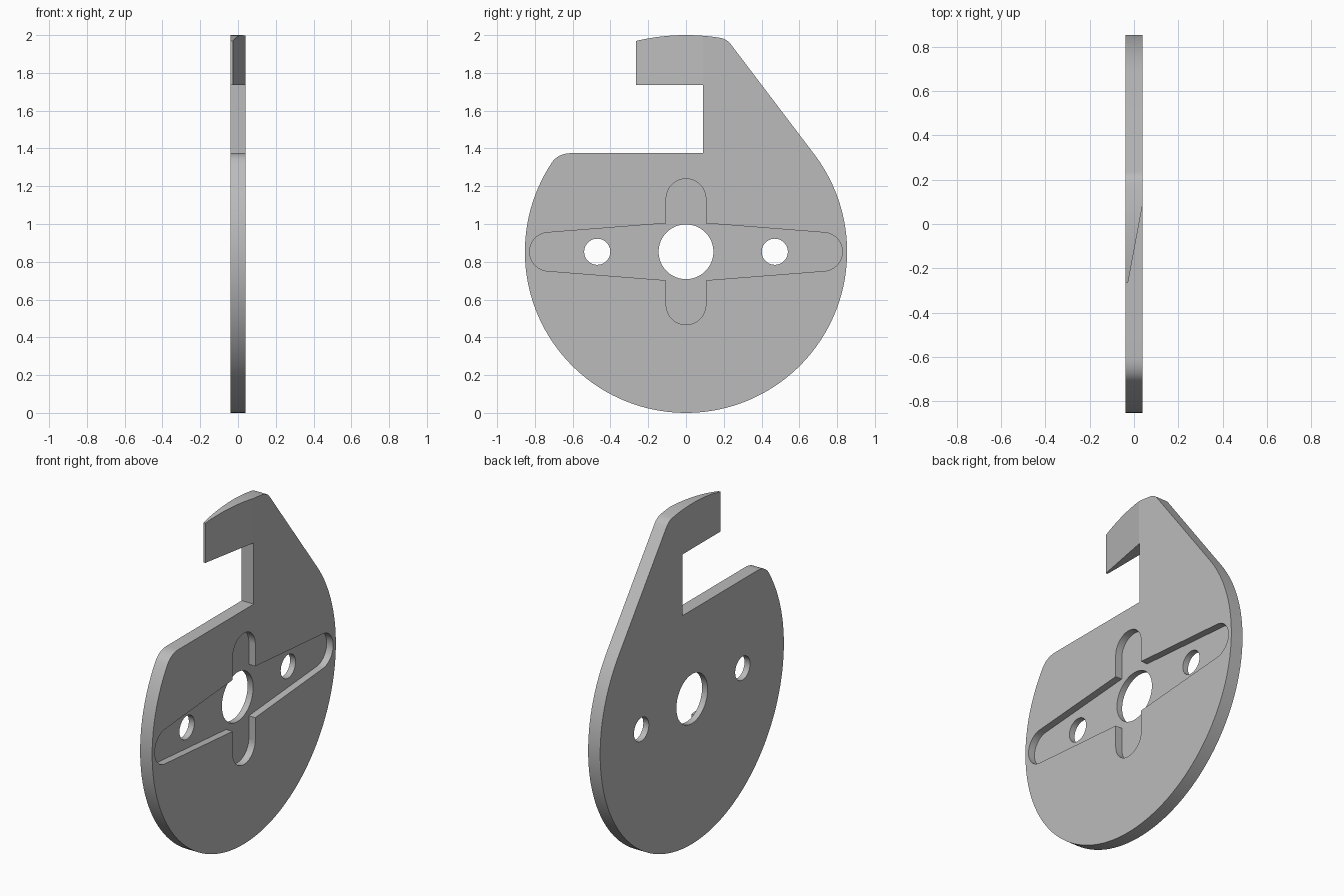
import bpy, bmesh
from math import sin, cos, asin, acos, atan2, radians, degrees, pi, sqrt
from mathutils import Vector

if "Cube" in bpy.data.objects:
    bpy.data.objects.remove(bpy.data.objects["Cube"], do_unlink=True)

HALF = 0.039        # half thickness of the plate
R = 0.853           # disc radius, also the height of the bore centre
TOP_R = 1.147       # radius of the hook's top arc
THROAT_Y = 0.09     # inner wall of the hook opening
THROAT_LOW, THROAT_HIGH = 1.375, 1.735
TIP_Y = -0.265


def arc(r, a0, a1, n, cy=0.0, cz=0.0):
    return [(cy + r * cos(a0 + (a1 - a0) * i / n), cz + r * sin(a0 + (a1 - a0) * i / n))
            for i in range(n + 1)]


def rounded(a, corner, b, n=10):
    a, corner, b = Vector(a), Vector(corner), Vector(b)
    pts = []
    for i in range(1, n):
        t = i / n
        pts.append(tuple(a * (1 - t) ** 2 + corner * 2 * t * (1 - t) + b * t * t))
    return pts


def prism(name, pts, lo, hi, place):
    """Extrude a flat outline from lo to hi; place maps (u, v, depth) to x, y, z."""
    bm = bmesh.new()
    face = bm.faces.new([bm.verts.new(place(u, v, lo)) for u, v in pts])
    move = Vector(place(0, 0, hi)) - Vector(place(0, 0, lo))
    out = bmesh.ops.extrude_face_region(bm, geom=[face])
    bmesh.ops.translate(bm, vec=move, verts=[e for e in out["geom"] if isinstance(e, bmesh.types.BMVert)])
    bmesh.ops.recalc_face_normals(bm, faces=bm.faces)
    mesh = bpy.data.meshes.new(name)
    bm.to_mesh(mesh)
    bm.free()
    obj = bpy.data.objects.new(name, mesh)
    bpy.context.collection.objects.link(obj)
    return obj


def across(u, v, d):    # outline in the y-z plane about the bore centre
    return (d, u, v + R)


def upright(u, v, d):   # outline in the x-y plane
    return (u, v, d)


# Plate outline: disc, sloping back of the hook, top arc, throat, rounded shoulder
slope_a = radians(37.2)
peak_a = slope_a + acos(R / TOP_R)
peak = Vector((TOP_R * cos(peak_a), TOP_R * sin(peak_a)))
slope_dir = Vector((sin(slope_a), -cos(slope_a)))
slope_top = tuple(peak + slope_dir * 0.035)
arc_start = peak_a + 0.03
tip_a = pi - acos(-TIP_Y / TOP_R)
low, high = THROAT_LOW - R, THROAT_HIGH - R
corner_a = pi - asin(low / R)
corner = (R * cos(corner_a), low)
shoulder_a = corner_a + 0.07
shoulder = (R * cos(shoulder_a), R * sin(shoulder_a))
shelf = (corner[0] + 0.07, low)

top_arc = arc(TOP_R, arc_start, tip_a, 16)
outline = arc(R, shoulder_a, 2 * pi + slope_a, 96)
outline += [slope_top] + rounded(slope_top, peak, top_arc[0]) + top_arc
outline += [(TIP_Y, high), (THROAT_Y, high), (THROAT_Y, low), shelf]
outline += rounded(shelf, corner, shoulder)
plate = prism("hook_plate", outline, -HALF, HALF, across)

# Cross-shaped recess on the right-hand face, one quarter mirrored twice
quarter = arc(0.102, 0, radians(85), 16, cy=0.726) + [(0.105, 0.151)]
quarter += arc(0.105, 0, pi / 2, 16, cz=0.281)
half = quarter + [(-u, v) for u, v in reversed(quarter[:-1])]
cross = half + [(u, -v) for u, v in reversed(half[1:-1])]
cutters = [prism("recess_cutter", cross, -0.003, HALF + 0.05, across)]

# Centre bore and two side holes
for name, y, r in (("bore", 0, 0.145), ("front_hole", -0.47, 0.069), ("back_hole", 0.47, 0.069)):
    ring = arc(r, 0, 2 * pi, 64, cy=y)[:-1]
    cutters.append(prism(name + "_cutter", ring, -0.2, 0.2, across))

# Wedge that thins the hook towards its tip
slant = 0.186
start = THROAT_Y - 0.001
wedge = [(HALF + slant * (y - start), y) for y in (start + 0.1, -0.4)] + [(0.2, -0.4), (0.2, start + 0.1)]
cutters.append(prism("tip_wedge_cutter", wedge, 1.6, 2.2, upright))

bpy.ops.object.select_all(action="DESELECT")
bpy.context.view_layer.objects.active = plate
plate.select_set(True)
for cutter in cutters:
    cutter.hide_render = True
    mod = plate.modifiers.new(cutter.name, "BOOLEAN")
    mod.operation, mod.solver, mod.object = "DIFFERENCE", "EXACT", cutter
    bpy.ops.object.modifier_apply(modifier=mod.name)
    bpy.data.objects.remove(cutter, do_unlink=True)

# Plain grey metal
grey = bpy.data.materials.new("plain_grey")
grey.use_nodes = True
colour = (0.5, 0.5, 0.5, 1)
grey.diffuse_color = colour
grey.node_tree.nodes["Principled BSDF"].inputs["Base Color"].default_value = colour
plate.data.materials.clear()
plate.data.materials.append(grey)
bpy.ops.object.shade_smooth_by_angle(angle=radians(9))
